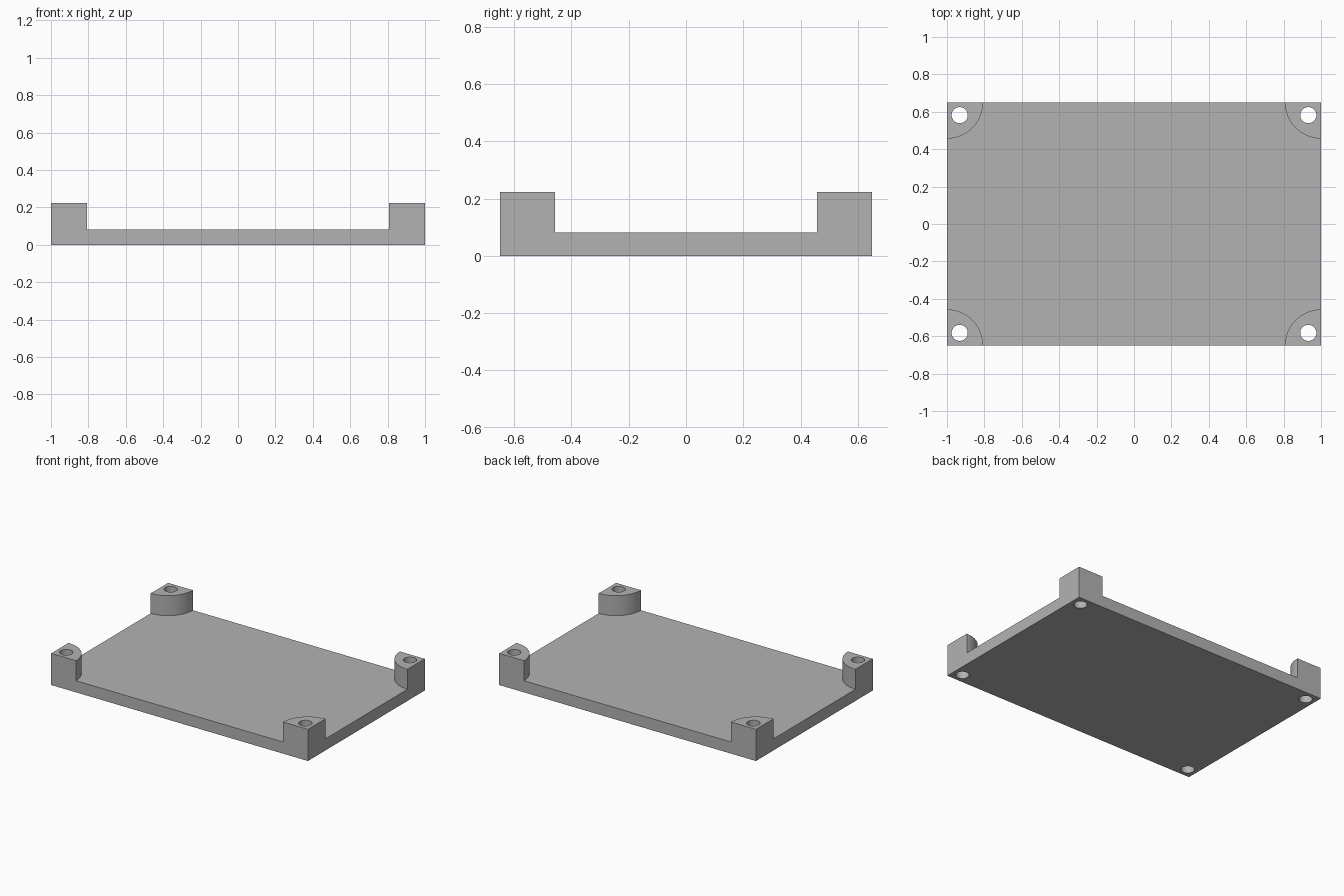
import bpy, bmesh
from math import sin, cos, pi, radians

W, D = 1.0, 0.65            # half length, half depth
BASE, TOP = 0.082, 0.223    # plate and post heights
POST_R = 0.193
HOLE_R, INSET = 0.043, 0.068
CORNERS = [(1, 1), (-1, 1), (-1, -1), (1, -1)]

cube = bpy.data.objects.get("Cube")
if cube:
    bpy.data.objects.remove(cube, do_unlink=True)

grey = bpy.data.materials.new("plain grey")
grey.use_nodes = True
colour = (0.45, 0.45, 0.45, 1)
grey.diffuse_color = colour
grey.node_tree.nodes["Principled BSDF"].inputs["Base Color"].default_value = colour


def prism(name, outline, z0, z1):
    """Extrude a flat outline upward from z0 to z1."""
    bm = bmesh.new()
    face = bm.faces.new([bm.verts.new((x, y, z0)) for x, y in outline])
    up = bmesh.ops.extrude_face_region(bm, geom=[face])["geom"]
    bmesh.ops.translate(bm, vec=(0, 0, z1 - z0),
                        verts=[v for v in up if isinstance(v, bmesh.types.BMVert)])
    bmesh.ops.recalc_face_normals(bm, faces=bm.faces)
    mesh = bpy.data.meshes.new(name)
    bm.to_mesh(mesh)
    bm.free()
    mesh.materials.append(grey)
    obj = bpy.data.objects.new(name, mesh)
    bpy.context.collection.objects.link(obj)
    return obj


def cut(target, cutter):
    """Subtract the cutter from the target, then discard it."""
    cutter.hide_render = True
    mod = target.modifiers.new("cut", "BOOLEAN")
    mod.operation, mod.solver, mod.object = "DIFFERENCE", "EXACT", cutter
    bpy.context.view_layer.objects.active = target
    bpy.ops.object.modifier_apply(modifier=mod.name)
    bpy.data.objects.remove(cutter, do_unlink=True)


# Full-height block
tray = prism("base_plate_with_corner_posts", [(sx * W, sy * D) for sx, sy in CORNERS], 0, TOP)

# Recess that leaves a quarter-round post in each corner
outline, over, steps = [], 0.1, 24
for sx, sy in CORNERS:
    side = [(W + over, D - POST_R)]
    for i in range(steps + 1):
        a = pi / 2 * i / steps
        side.append((W - POST_R * sin(a), D - POST_R * cos(a)))
    side.append((W - POST_R, D + over))
    if sx * sy < 0:
        side.reverse()
    outline += [(sx * x, sy * y) for x, y in side]
cut(tray, prism("recess_cutter", outline, BASE, TOP + over))

# Screw holes through the posts and plate
for sx, sy in CORNERS:
    ring = [(sx * (W - INSET) + HOLE_R * cos(2 * pi * i / 48),
             sy * (D - INSET) + HOLE_R * sin(2 * pi * i / 48)) for i in range(48)]
    cut(tray, prism("hole_cutter", ring, -over, TOP + over))

bpy.ops.object.select_all(action="DESELECT")
tray.select_set(True)
bpy.context.view_layer.objects.active = tray
bpy.ops.object.shade_smooth_by_angle(angle=radians(30))
